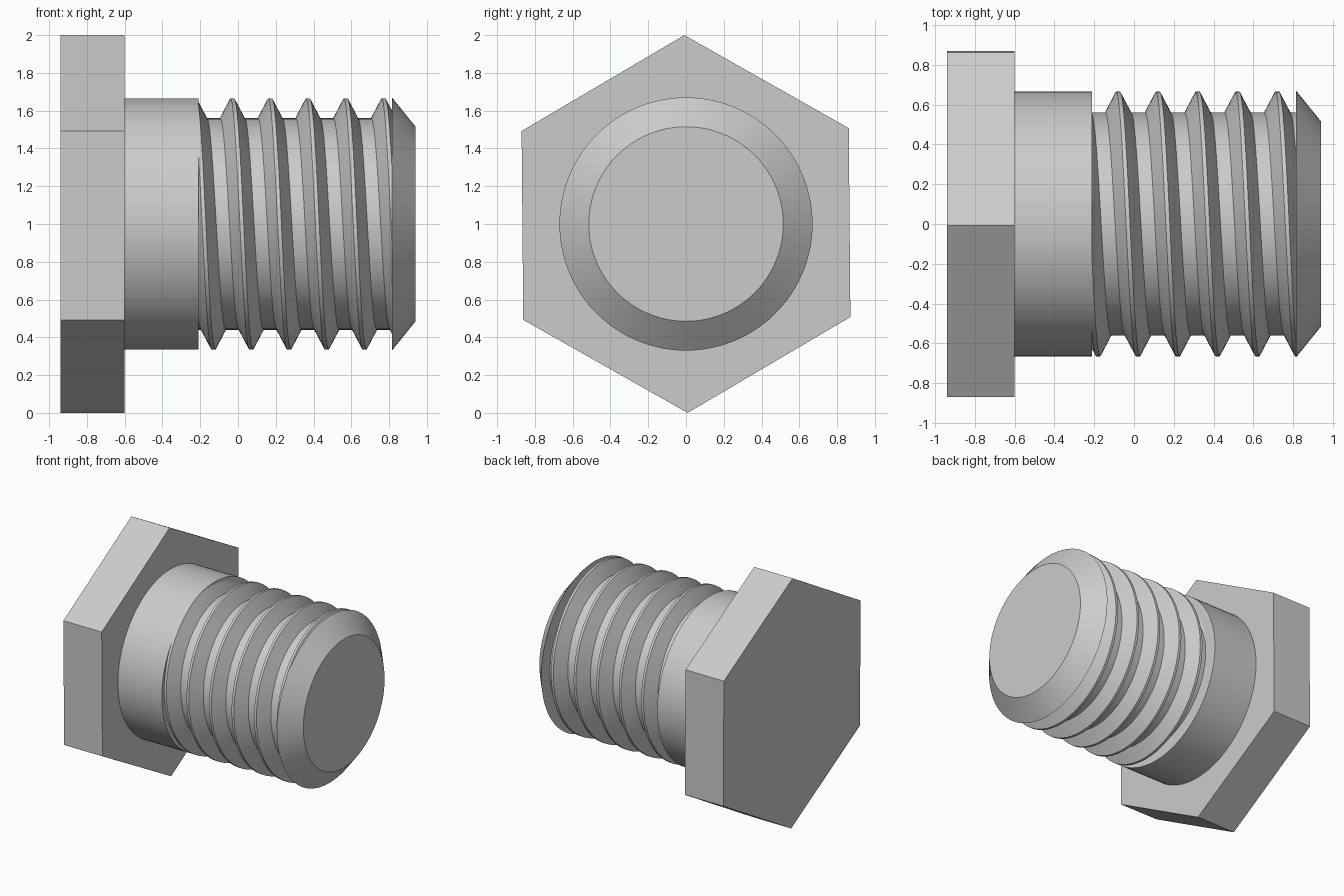
import bpy, bmesh
from math import sin, cos, pi, radians
from mathutils import Matrix, Vector

if "Cube" in bpy.data.objects:
    bpy.data.objects.remove(bpy.data.objects["Cube"], do_unlink=True)

AXIS_Z = 1.0
SEGMENTS = 96
ROOT, CREST, PITCH = 0.56, 0.665, 0.2
HEAD_START, HEAD_END = -0.94, -0.6
THREAD_START, THREAD_END, TIP_END = -0.21, 0.815, 0.94

steel = bpy.data.materials.new("grey steel")
steel.use_nodes = True
colour = (0.6, 0.6, 0.6, 1)
steel.diffuse_color = colour
steel.node_tree.nodes["Principled BSDF"].inputs["Base Color"].default_value = colour


def finish(bm, name):
    mesh = bpy.data.meshes.new(name)
    bm.to_mesh(mesh)
    bm.free()
    obj = bpy.data.objects.new(name, mesh)
    bpy.context.collection.objects.link(obj)
    mesh.materials.append(steel)
    bpy.ops.object.select_all(action="DESELECT")
    obj.select_set(True)
    bpy.context.view_layer.objects.active = obj
    bpy.ops.object.shade_smooth_by_angle(angle=radians(30))
    return obj


def turned_part(name, x0, x1, r0, r1, sides=SEGMENTS, twist=0.0):
    """Closed cylinder, prism or cone lying along the bolt axis."""
    bm = bmesh.new()
    place = (Matrix.Translation(((x0 + x1) / 2, 0, AXIS_Z))
             @ Matrix.Rotation(twist, 4, "X") @ Matrix.Rotation(pi / 2, 4, "Y"))
    bmesh.ops.create_cone(bm, cap_ends=True, segments=sides, radius1=r0,
                          radius2=r1, depth=x1 - x0, matrix=place)
    return finish(bm, name)


# Head, plain shank and chamfered tip
turned_part("hex_head", HEAD_START, HEAD_END, 1, 1, 6, radians(90.5))
turned_part("shank", HEAD_END, THREAD_START, CREST, CREST)
turned_part("chamfered_tip", THREAD_END, TIP_END, 0.67, 0.515)

# Thread: one pitch of the tooth profile swept along a helix
tooth = [(-0.065, ROOT), (-0.01, CREST), (0.01, CREST), (0.065, ROOT), (0.135, ROOT)]
bm = bmesh.new()
previous = None
for step in range(-2 * SEGMENTS, 5 * SEGMENTS + 1):
    turn = step / SEGMENTS
    a = 2 * pi * turn
    ring = [bm.verts.new((-0.03 + PITCH * turn + dx, -r * sin(a), AXIS_Z + r * cos(a)))
            for dx, r in tooth]
    if previous:
        for j in range(len(tooth) - 1):
            bm.faces.new((previous[j], ring[j], ring[j + 1], previous[j + 1]))
    previous = ring
bmesh.ops.remove_doubles(bm, verts=bm.verts, dist=0.0005)

# Trim the thread flat at the shank and at the tip
for x, side in ((THREAD_START, -1), (THREAD_END, 1)):
    bmesh.ops.bisect_plane(bm, geom=bm.verts[:] + bm.edges[:] + bm.faces[:],
                           plane_co=Vector((x, 0, AXIS_Z)),
                           plane_no=Vector((side, 0, 0)), clear_outer=True)
finish(bm, "thread")
